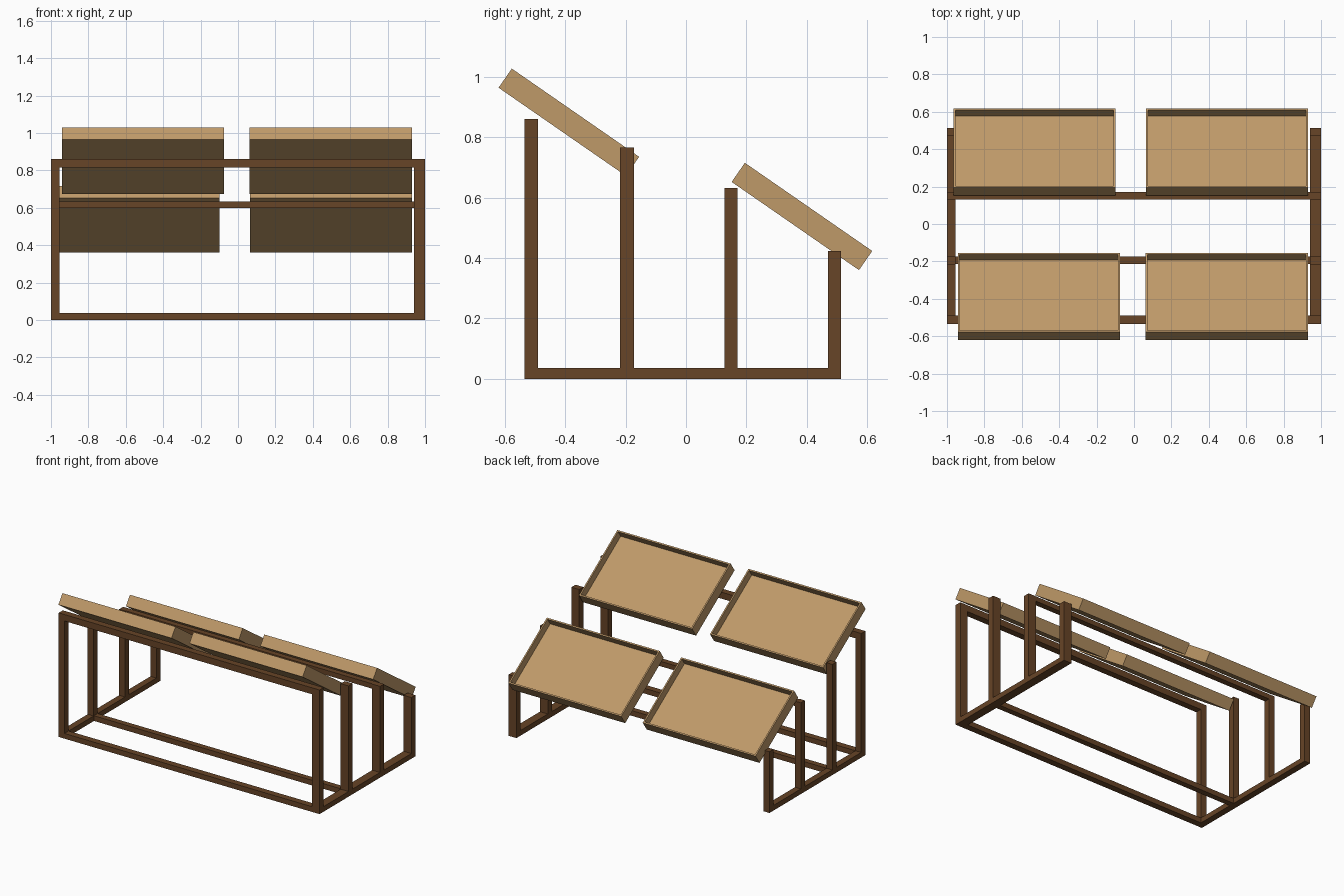
import bpy, bmesh, math
from mathutils import Matrix

if "Cube" in bpy.data.objects:
    bpy.data.objects.remove(bpy.data.objects["Cube"])


def material(name, rgb):
    m = bpy.data.materials.new(name)
    m.diffuse_color = (*rgb, 1)
    m.use_nodes = True
    m.node_tree.nodes["Principled BSDF"].inputs["Base Color"].default_value = m.diffuse_color
    return m


DARK = material("dark_wood", (0.135, 0.058, 0.02))
LIGHT = material("light_wood", (0.52, 0.32, 0.14))


def finish(name, bm, mat):
    me = bpy.data.meshes.new(name)
    bm.to_mesh(me)
    bm.free()
    me.materials.append(mat)
    ob = bpy.data.objects.new(name, me)
    bpy.context.collection.objects.link(ob)
    return ob


def beam(name, x, y, z):
    """Box spanning the given (min, max) ranges."""
    bm = bmesh.new()
    bmesh.ops.create_cube(bm, size=1)
    spans = (x, y, z)
    for v in bm.verts:
        v.co = [(a + b) / 2 + c * (b - a) for (a, b), c in zip(spans, v.co)]
    return finish(name, bm, DARK)


def tray(name, x0, x1, y, z, length=0.513, height=0.077, wall=0.014, depth=0.053):
    """Open-topped box sloping down towards the back."""
    bm = bmesh.new()
    bmesh.ops.create_cube(bm, size=1, matrix=Matrix.Diagonal((x1 - x0, length, height, 1)))
    top = max(bm.faces, key=lambda f: f.calc_center_median().z)
    bmesh.ops.inset_region(bm, faces=[top], thickness=wall)
    # sink the inner floor
    floor = bmesh.ops.extrude_discrete_faces(bm, faces=[top])["faces"][0]
    bmesh.ops.translate(bm, verts=floor.verts[:], vec=(0, 0, -depth))
    ob = finish(name, bm, LIGHT)
    ob.location = ((x0 + x1) / 2, y, z)
    ob.rotation_euler.x = math.radians(-34.7)
    return ob


# Side assemblies: a floor beam and four posts of falling height
posts = [("front", -0.535, -0.49, 0.86), ("front_inner", -0.218, -0.173, 0.767),
         ("back_inner", 0.127, 0.171, 0.632), ("back", 0.47, 0.514, 0.424)]
FOOT = 0.036
for side, xs in (("left", (-1.0, -0.955)), ("right", (0.94, 1.0))):
    beam(side + "_floor_beam", xs, (-0.535, 0.514), (0, FOOT))
    for label, y0, y1, h in posts:
        beam(f"{side}_{label}_post", xs, (y0, y1), (FOOT, h))

# Cross rails joining the two sides
inner = (-0.955, 0.94)
beam("front_top_rail", inner, (-0.535, -0.49), (0.815, 0.86))
beam("front_bottom_rail", inner, (-0.535, -0.49), (0, FOOT))
beam("inner_bottom_rail", inner, (-0.213, -0.173), (0, FOOT))
beam("back_inner_top_rail", inner, (0.131, 0.171), (0.598, 0.632))

# Sloping trays, upper row in front and lower row behind
tray("upper_left_tray", -0.942, -0.075, -0.388, 0.850)
tray("upper_right_tray", 0.062, 0.93, -0.388, 0.850)
tray("lower_left_tray", -0.965, -0.10, 0.384, 0.538)
tray("lower_right_tray", 0.065, 0.93, 0.384, 0.538)
